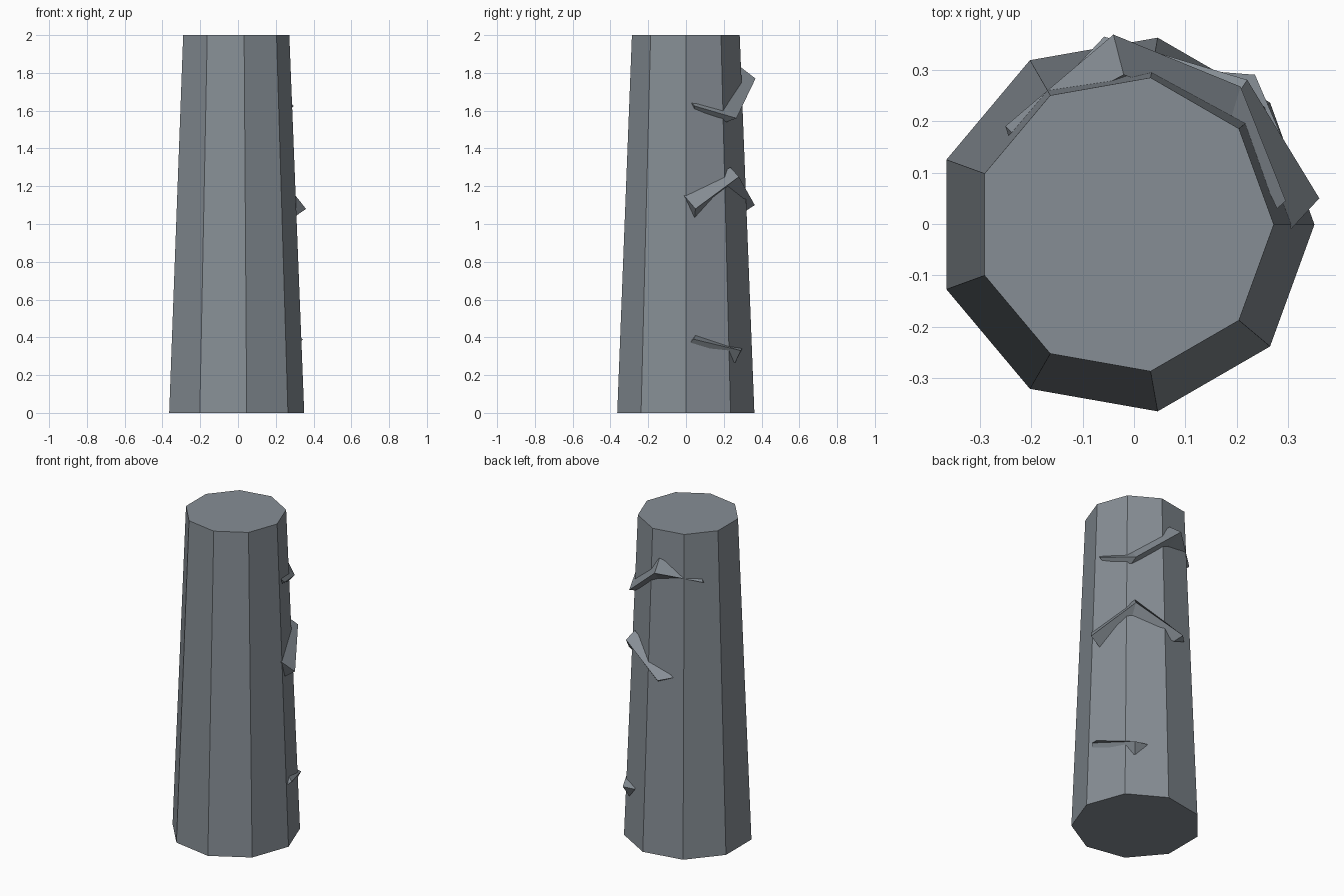
import bpy, bmesh, math
from mathutils import Vector

if "Cube" in bpy.data.objects:
    bpy.data.objects.remove(bpy.data.objects["Cube"])

stone = bpy.data.materials.new("slate_grey")
stone.diffuse_color = (0.24, 0.27, 0.30, 1.0)
stone.use_nodes = True
stone.node_tree.nodes["Principled BSDF"].inputs["Base Color"].default_value = stone.diffuse_color


def make_loft(name, sections):
    """Skin a closed tube through equal-sized rings and cap both ends."""
    bm = bmesh.new()
    rings = [[bm.verts.new(Vector(p)) for p in ring] for ring in sections]
    for a, b in zip(rings, rings[1:]):
        n = len(a)
        for i in range(n):
            j = (i + 1) % n
            bm.faces.new((a[i], a[j], b[j], b[i]))
    bm.faces.new(rings[0])
    bm.faces.new(rings[-1])
    bmesh.ops.recalc_face_normals(bm, faces=bm.faces)
    mesh = bpy.data.meshes.new(name)
    bm.to_mesh(mesh)
    bm.free()
    mesh.materials.append(stone)
    obj = bpy.data.objects.new(name, mesh)
    bpy.context.collection.objects.link(obj)
    return obj


def ring(radius, z, sides=9):
    step = math.tau / sides
    return [(-0.018 + radius * math.cos(i * step),
             -0.001 + radius * math.sin(i * step), z) for i in range(sides)]


# Tapered nine-sided pillar
make_loft("pillar", [ring(0.3686, 0), ring(0.2897, 2)])

# Triangular ridges bending round the pillar: upper, outer, lower point per section
make_loft("upper_ridge", [
    [(0.278, 0.03, 1.64), (0.295, 0.045, 1.625), (0.275, 0.045, 1.61)],
    [(0.19, 0.21, 1.62), (0.207, 0.267, 1.56), (0.20, 0.215, 1.54)],
    [(-0.02, 0.29, 1.83), (-0.04, 0.368, 1.77), (-0.01, 0.29, 1.70)],
    [(-0.235, 0.175, 1.715), (-0.25, 0.19, 1.70), (-0.243, 0.168, 1.69)],
])
make_loft("middle_ridge", [
    [(0.305, -0.01, 1.15), (0.36, 0.05, 1.08), (0.288, 0.045, 1.03)],
    [(0.19, 0.235, 1.30), (0.22, 0.28, 1.25), (0.19, 0.20, 1.18)],
    [(-0.12, 0.298, 1.11), (-0.058, 0.364, 1.10), (-0.028, 0.318, 1.07)],
])
make_loft("lower_ridge", [
    [(0.32, 0.05, 0.41), (0.343, 0.04, 0.39), (0.325, 0.02, 0.37)],
    [(0.145, 0.297, 0.34), (0.235, 0.29, 0.33), (0.21, 0.26, 0.265)],
])
